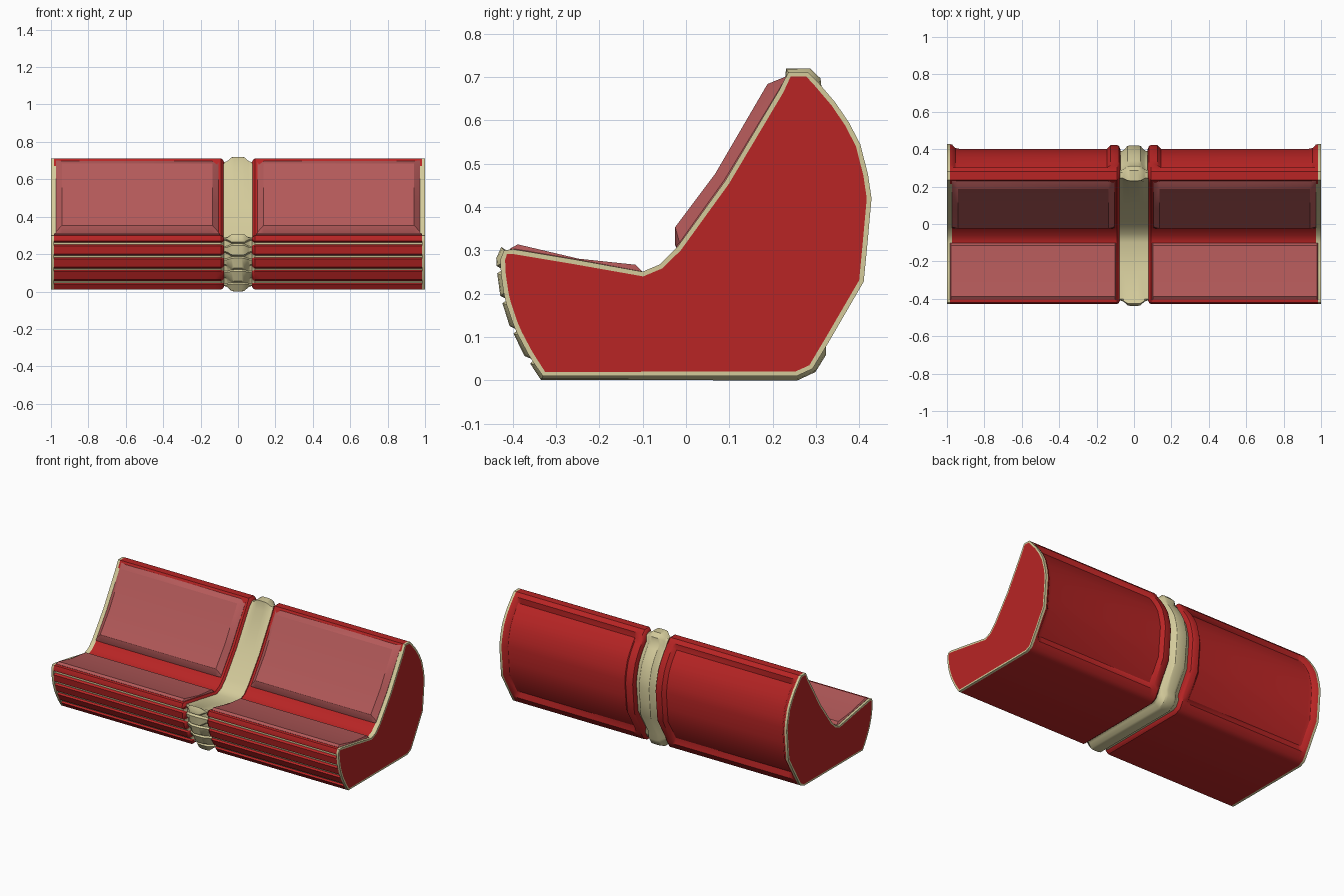
import bpy, bmesh
from mathutils import Vector

if "Cube" in bpy.data.objects:
    bpy.data.objects.remove(bpy.data.objects["Cube"])


def material(name, rgb):
    m = bpy.data.materials.new(name)
    m.diffuse_color = (*rgb, 1)
    m.use_nodes = True
    m.node_tree.nodes["Principled BSDF"].inputs["Base Color"].default_value = m.diffuse_color
    return m


RED = material("red_vinyl", (0.48, 0.018, 0.018))
PINK = material("pad_vinyl", (0.45, 0.10, 0.10))
BEIGE = material("beige_trim", (0.66, 0.60, 0.33))

# Side outline (y, z, kind): b = bottom, k = recessed back, t = top, s = seat and backrest
OUTLINE = [
    (-0.33, 0.01, "b"), (0.255, 0.01, "b"), (0.292, 0.027, "b"), (0.315, 0.065, "b"),
    (0.33, 0.09, "k"), (0.41, 0.228, "k"), (0.419, 0.32, "k"), (0.428, 0.42, "k"),
    (0.42, 0.475, "k"), (0.402, 0.545, "k"), (0.376, 0.595, "k"), (0.344, 0.642, "k"),
    (0.32, 0.67, "k"), (0.303, 0.69, "t"), (0.282, 0.711, "t"), (0.236, 0.711, "t"),
    (0.215, 0.67, "s"), (0.09, 0.46, "s"), (-0.02, 0.308, "s"), (-0.06, 0.268, "s"),
    (-0.10, 0.251, "s"), (-0.25, 0.278, "s"), (-0.40, 0.303, "s"),
    (-0.42, 0.30, "f"), (-0.428, 0.28, "f")]


def front_y(z):
    return -0.428 + 0.098 * ((0.275 - z) / 0.265) ** 2


def outline(depth):
    """Side outline with four piping grooves down the curved front."""
    pts = list(OUTLINE)
    for z in (0.256, 0.188, 0.119, 0.051):
        for dz, d, kind in ((0.013, 0, "f"), (0.005, depth, "g"), (-0.005, depth, "g"), (-0.013, 0, "f")):
            pts.append((front_y(z + dz) + d, z + dz, kind))
    return pts


def shifted(pts, x, offsets):
    """Place the outline at x, moving each point outward by its kind's offset."""
    ring = []
    n = len(pts)
    for i, (y, z, kind) in enumerate(pts):
        a, b = pts[i - 1], pts[(i + 1) % n]
        e1 = Vector((y - a[0], z - a[1])).normalized()
        e2 = Vector((b[0] - y, b[1] - z)).normalized()
        t = (e1 + e2).normalized()
        d = offsets.get(kind, offsets[""])
        ring.append((x, y + t.y * d, z - t.x * d))
    return ring


def loft(name, rings, colour, caps=(None, None), mirror=True):
    """Skin matching rings; colour(ring, edge) picks each face's material slot."""
    bm = bmesh.new()
    rows = [[bm.verts.new(p) for p in r] for r in rings]
    n = len(rows[0])
    for r in range(len(rows) - 1):
        for i in range(n):
            j = (i + 1) % n
            f = bm.faces.new((rows[r][i], rows[r][j], rows[r + 1][j], rows[r + 1][i]))
            f.material_index = colour(r, i)
    for row, slot in zip((rows[0], rows[-1]), caps):
        if slot is not None:
            bm.faces.new(row).material_index = slot
    bmesh.ops.recalc_face_normals(bm, faces=bm.faces)
    me = bpy.data.meshes.new(name)
    bm.to_mesh(me)
    bm.free()
    for m in (RED, BEIGE, PINK):
        me.materials.append(m)
    ob = bpy.data.objects.new(name, me)
    bpy.context.collection.objects.link(ob)
    if mirror:
        ob.modifiers.new("mirror", "MIRROR").use_mirror_merge = False
    bpy.ops.object.select_all(action="DESELECT")
    ob.select_set(True)
    bpy.context.view_layer.objects.active = ob
    bpy.ops.object.shade_smooth_by_angle(angle=0.6)
    return ob


ribbed = outline(0.014)
plain = outline(0)
kinds = [p[2] for p in ribbed]


def is_kind(i, k):
    return kinds[i] == k and kinds[(i + 1) % len(kinds)] == k


# Red body: rounded inner edge, recessed back panel, beige strip at the outer end
body_steps = [(0.072, -0.03, -0.03), (0.08, -0.008, -0.012), (0.09, 0, -0.006), (0.125, 0, -0.006),
              (0.145, 0, -0.026), (0.935, 0, -0.026), (0.955, 0, -0.022), (0.972, 0, -0.004), (0.985, 0, 0)]
last = len(body_steps) - 2
loft("seat_body", [shifted(ribbed, x, {"": d, "k": k}) for x, d, k in body_steps],
     lambda r, i: int(is_kind(i, "g") or (r == last and is_kind(i, "s"))), (0, 0))

# Beige edging with a red end panel
loft("end_panel", [shifted(plain, 0.985, {"": 0}), shifted(plain, 1.0, {"": 0}),
                   shifted(plain, 1.0, {"": -0.011})], lambda r, i: 1, (1, 0))

# Bulging beige band around the middle, flat across the seat
band_steps = [(0.085, -0.022), (0.065, -0.02), (0.055, -0.014), (0.035, 0.007), (0.02, 0.01)]
band = [(-x, d) for x, d in band_steps] + band_steps[::-1]
loft("middle_band", [shifted(ribbed, x, {"": d, "k": d - 0.018, "s": -0.012}) for x, d in band],
     lambda r, i: 1, (1, 1), mirror=False)


def pad(name, base, top, x0, x1, bevel):
    """Raised cushion whose ends slope down to the body surface."""
    sunk = [(y + 0.006, z - 0.015) for y, z in base][::-1]
    rings = []
    for x, upper in ((x0, base), (x0 + bevel, top), (x1 - bevel, top), (x1, base)):
        rings.append([(x, y, z) for y, z in list(upper) + sunk])
    loft(name, rings, lambda r, i: 2, (2, 2))


# Backrest and seat cushions
pad("backrest_pad",
    [(-0.022, 0.31), (-0.015, 0.318), (0.088, 0.462), (0.215, 0.672), (0.232, 0.702)],
    [(-0.025, 0.312), (-0.025, 0.354), (0.068, 0.478), (0.188, 0.684), (0.234, 0.699)],
    0.105, 0.974, 0.032)
pad("seat_pad",
    [(-0.102, 0.252), (-0.115, 0.254), (-0.25, 0.279), (-0.392, 0.303), (-0.406, 0.304)],
    [(-0.102, 0.253), (-0.116, 0.267), (-0.248, 0.281), (-0.388, 0.314), (-0.404, 0.304)],
    0.095, 0.985, 0.006)
